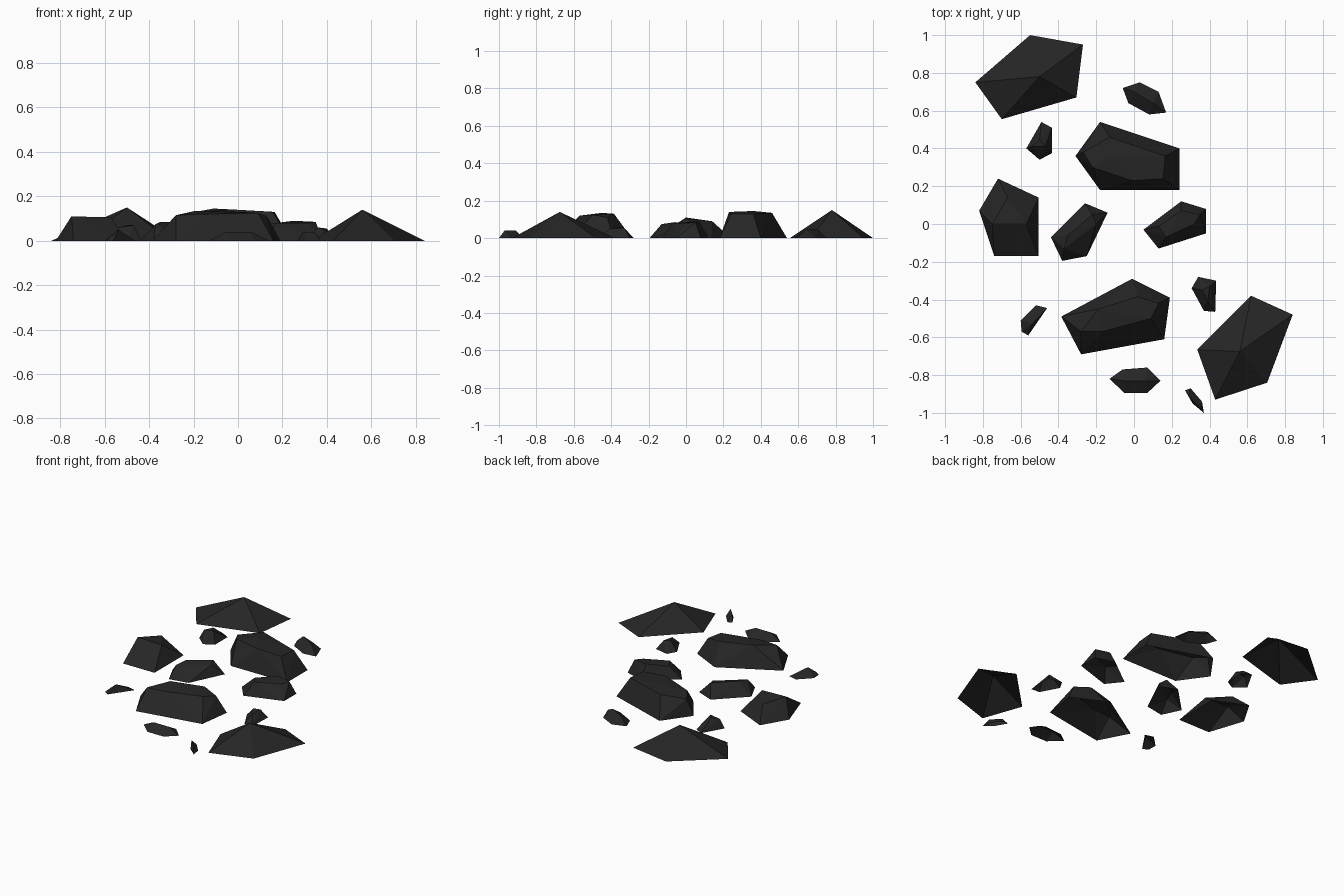
import bpy, bmesh

stone = bpy.data.materials.new("charcoal stone")
stone.diffuse_color = (0.019, 0.019, 0.019, 1)


def rock(name, base, crown):
    """Faceted rock: hull over a ground outline and a few crown points, open underneath."""
    bm = bmesh.new()
    for x, y in base:
        bm.verts.new((x, y, 0))
    for p in crown:
        bm.verts.new(p)
    bmesh.ops.convex_hull(bm, input=bm.verts[:])
    bmesh.ops.recalc_face_normals(bm, faces=bm.faces[:])
    under = [f for f in bm.faces if max(v.co.z for v in f.verts) < 1e-5]
    bmesh.ops.delete(bm, geom=under, context='FACES')
    loose = [v for v in bm.verts if not v.link_faces]
    bmesh.ops.delete(bm, geom=loose, context='VERTS')
    me = bpy.data.meshes.new(name)
    bm.to_mesh(me)
    bm.free()
    me.materials.append(stone)
    bpy.context.collection.objects.link(bpy.data.objects.new(name, me))


# Two large peaked rocks
rock("peaked_rock_back", [(-.84, .75), (-.55, 1.0), (-.27, .95), (-.305, .67), (-.70, .555)],
     [(-.50, .78, .15)])
rock("peaked_rock_front", [(.335, -.665), (.62, -.38), (.84, -.48), (.705, -.84), (.43, -.93)],
     [(.56, -.675, .14)])

# Two large flat-topped rocks
rock("flat_rock_back", [(-.31, .36), (-.18, .54), (.24, .40), (.24, .18), (-.18, .18)],
     [(-.27, .38, .11), (-.13, .46, .135), (.165, .36, .13), (.155, .24, .13),
      (-.01, .23, .14), (-.22, .30, .125), (-.11, .36, .145)])
rock("flat_rock_front", [(-.385, -.49), (-.01, -.29), (.19, -.39), (.16, -.61), (-.28, -.69)],
     [(-.28, -.57, .115), (-.19, -.45, .135), (.02, -.385, .13), (.13, -.42, .11),
      (.09, -.5, .125), (-.17, -.57, .12)])

# Medium rocks across the middle
rock("medium_rock_left", [(-.82, .07), (-.72, .24), (-.505, .14), (-.505, -.17), (-.74, -.17)],
     [(-.75, 0, .11), (-.57, 0, .105), (-.67, .14, .09)])
rock("medium_rock_centre", [(-.44, -.07), (-.26, .11), (-.14, .06), (-.25, -.17), (-.38, -.195)],
     [(-.37, -.13, .075), (-.35, -.06, .085), (-.22, .05, .08), (-.20, 0, .07)])
rock("medium_rock_right", [(.05, -.03), (.25, .12), (.38, .08), (.38, -.05), (.13, -.13)],
     [(.17, -.07, .08), (.13, -.01, .075), (.25, .07, .09), (.35, .05, .085), (.32, 0, .08)])

# Pebbles
rock("pebble_back", [(-.06, .72), (.03, .75), (.13, .70), (.17, .59), (.08, .58), (-.03, .64)],
     [(0, .70, .05), (.10, .64, .045)])
rock("pebble_back_left", [(-.57, .40), (-.49, .54), (-.435, .51), (-.435, .375), (-.50, .34)],
     [(-.50, .45, .07), (-.47, .41, .07), (-.54, .41, .06)])
rock("pebble_right", [(.305, -.34), (.34, -.28), (.435, -.30), (.43, -.465), (.37, -.46)],
     [(.36, -.35, .06), (.40, -.33, .055), (.39, -.41, .05)])
rock("pebble_left", [(-.60, -.51), (-.52, -.43), (-.46, -.445), (-.56, -.59), (-.595, -.57)],
     [(-.54, -.53, .05)])
rock("pebble_front", [(-.13, -.82), (-.06, -.77), (.07, -.76), (.14, -.83), (.07, -.895), (-.05, -.895)],
     [(-.05, -.83, .04), (.06, -.83, .04)])
rock("pebble_tiny", [(.27, -.88), (.30, -.87), (.36, -.94), (.37, -1.0), (.31, -.95)],
     [(.29, -.91, .04), (.345, -.97, .04)])
